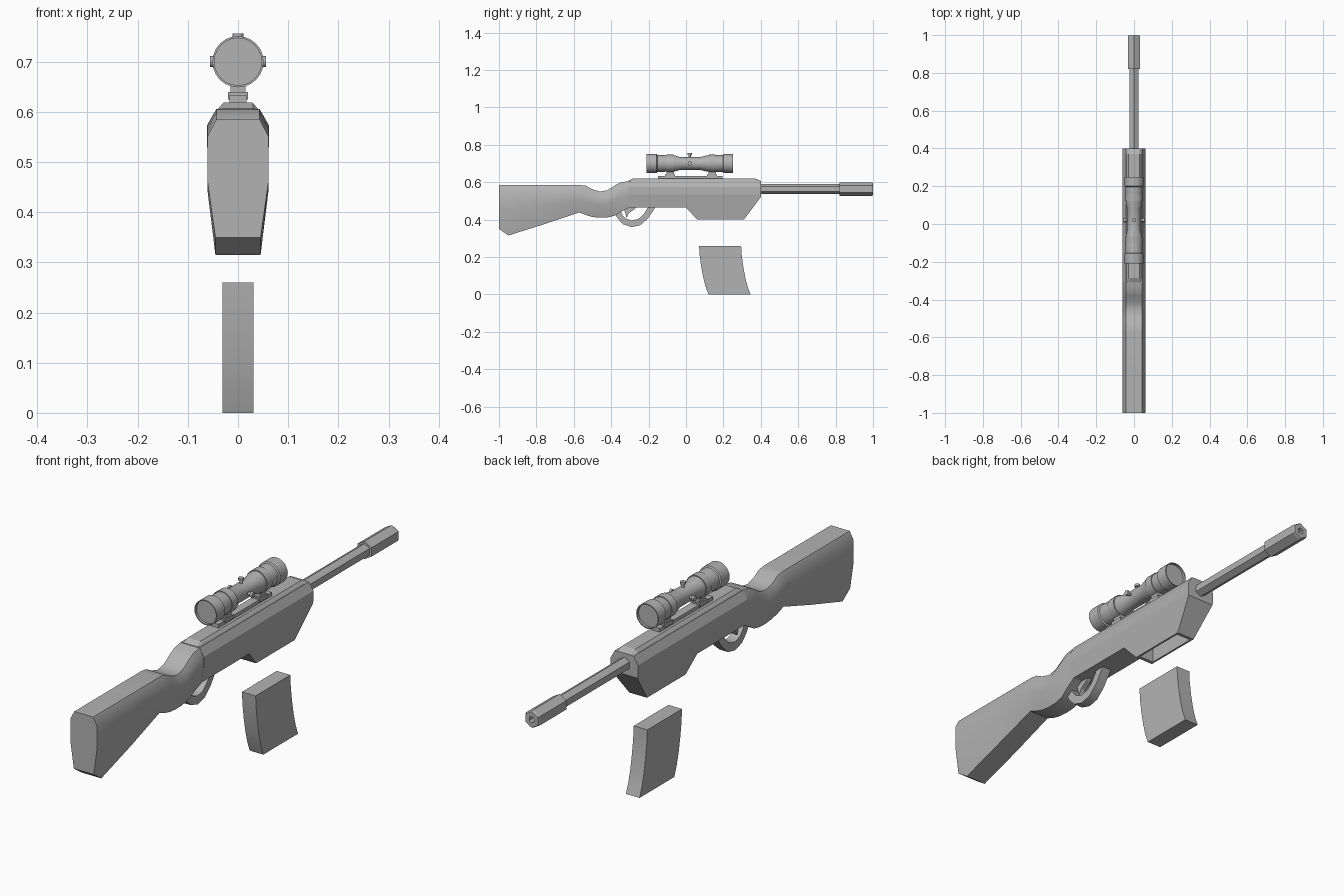
import bpy, bmesh, math

cube = bpy.data.objects.get("Cube")
if cube:
    bpy.data.objects.remove(cube)

grey = bpy.data.materials.new("plain_grey")
grey.use_nodes = True
grey.diffuse_color = (0.45, 0.45, 0.45, 1)
grey.node_tree.nodes["Principled BSDF"].inputs["Base Color"].default_value = (0.45, 0.45, 0.45, 1)


def make(name, rings, smooth=None, closed=False):
    """Skin a row of equal rings; cap the ends unless the row closes on itself."""
    bm = bmesh.new()
    rows = [[bm.verts.new(p) for p in ring] for ring in rings]
    pairs = list(zip(rows, rows[1:]))
    if closed:
        pairs.append((rows[-1], rows[0]))
    for a, b in pairs:
        for i in range(len(a)):
            j = (i + 1) % len(a)
            bm.faces.new((a[i], a[j], b[j], b[i]))
    if not closed:
        bm.faces.new(rows[0])
        bm.faces.new(rows[-1])
    bmesh.ops.recalc_face_normals(bm, faces=bm.faces)
    mesh = bpy.data.meshes.new(name)
    bm.to_mesh(mesh)
    bm.free()
    mesh.materials.append(grey)
    obj = bpy.data.objects.new(name, mesh)
    bpy.context.collection.objects.link(obj)
    if smooth:
        bpy.ops.object.select_all(action='DESELECT')
        obj.select_set(True)
        bpy.context.view_layer.objects.active = obj
        bpy.ops.object.shade_smooth_by_angle(angle=math.radians(smooth))
    return obj


def section(y, half):
    """Mirror a right-hand list of (x, z), top to bottom, into a full ring."""
    return [(x, y, z) for x, z in half] + [(-x, y, z) for x, z in reversed(half)]


def prism(name, outline, half_width, smooth=None):
    return make(name, [[(x, y, z) for y, z in outline] for x in (-half_width, half_width)], smooth)


def box(name, y0, y1, z0, z1, half_width):
    return prism(name, [(y0, z0), (y1, z0), (y1, z1), (y0, z1)], half_width)


def lathe(name, profile, z, sides, smooth=None):
    """Turn (y, radius) pairs about a line along y."""
    turns = [2 * math.pi * k / sides for k in range(sides)]
    return make(name, [[(r * math.sin(t), y, z + r * math.cos(t)) for t in turns]
                       for y, r in profile], smooth)


# Stock and grip: (y, top, bottom, lower half width)
stock = [(-1, .585, .35, .045), (-.95, .585, .315, .045), (-.75, .585, .378, .045),
         (-.57, .585, .438, .043), (-.535, .581, .424, .042), (-.5, .562, .414, .04),
         (-.46, .55, .41, .04), (-.42, .557, .411, .04), (-.38, .583, .421, .042),
         (-.35, .599, .44, .045), (-.3, .606, .466, .05)]
make("stock", [section(y, [(.043, t), (.061, t - .034), (.061, b + (t - b) * .48), (w, b)])
               for y, t, b, w in stock], 35)

# Receiver with the magazine housing below it
receiver_line = [(-.31, .465), (0, .465), (.06, .4), (.31, .4), (.4, .52)]
receiver = make("receiver", [section(y, [(.043, .606), (.062, .573), (.062, .533),
                                         (.062 - (.533 - b) * .165, b)])
                             for y, b in receiver_line])
well = box("well_cutter", .075, .297, .35, .47, .032)
well.hide_render = True
cut = receiver.modifiers.new("well", 'BOOLEAN')
cut.object = well
cut.solver = 'EXACT'
bpy.context.view_layer.objects.active = receiver
bpy.ops.object.modifier_apply(modifier="well")
bpy.data.objects.remove(well)

make("receiver_top_plate", [section(y, [(.028, z), (.043, .603)])
                            for y, z in [(-.31, .607), (-.285, .619), (.37, .619), (.4, .607)]])

# Barrel and muzzle, both six sided
lathe("barrel", [(.39, .027), (.83, .027)], .563, 6)
lathe("muzzle", [(.95, .001), (.95, .013), (1, .013), (1, .033),
                 (.992, .0365), (.82, .0365), (.82, .02)], .563, 6)

# Trigger guard and trigger
outer = [(-.385, .44), (-.365, .405), (-.335, .374), (-.29, .36), (-.245, .37),
         (-.205, .405), (-.16, .47)]
inner = [(-.2, .47), (-.23, .425), (-.255, .403), (-.29, .395), (-.32, .405),
         (-.34, .425), (-.35, .45)]
prism("trigger_guard", outer + inner, .02, 35)
prism("trigger", [(-.335, .47), (-.318, .41), (-.305, .435), (-.275, .455), (-.26, .47)], .01)

# Curved loose magazine
edge = [(.07, .26), (.073, .21), (.081, .15), (.092, .09), (.105, .04), (.12, 0)]
make("magazine", [[(-.031, y, z), (.031, y, z), (.031, y + .225, z), (-.031, y + .225, z)]
                  for y, z in edge], 30)

# Sight tube with recessed lenses
lathe("scope_tube", [(-.2, .001), (-.2, .047), (-.21, .047), (-.21, .051), (-.157, .051),
                     (-.153, .045), (-.06, .043), (-.03, .034), (.075, .034), (.11, .043),
                     (.197, .045), (.201, .051), (.25, .051), (.25, .047), (.24, .047),
                     (.24, .001)], .7, 24, 30)

# Adjustment knobs: one on top, one on each side
def knob(name, direction):
    rings = []
    for d, r in [(.025, .006), (.046, .006), (.046, .011), (.056, .011)]:
        ring = []
        for k in range(12):
            t = math.pi * k / 6
            a, b = r * math.cos(t), r * math.sin(t)
            ring.append((b, .02 + a, .7 + d) if direction == 0 else (direction * d, .02 + a, .7 + b))
        rings.append(ring)
    make(name, rings, 40)


for label, direction in [("top", 0), ("left", 1), ("right", -1)]:
    knob(label + "_knob", direction)

# Rail and scope mounts
box("scope_rail", -.15, .195, .615, .634, .017)
for label, y in [("rear", -.085), ("front", .14)]:
    box(label + "_mount_foot", y - .027, y + .027, .625, .64, .02)
    box(label + "_mount_post", y - .02, y + .02, .63, .672, .015)
    lathe(label + "_mount_ring", [(y - .018, .04), (y - .018, .047), (y + .018, .047),
                                  (y + .018, .04)], .7, 24, 30)
